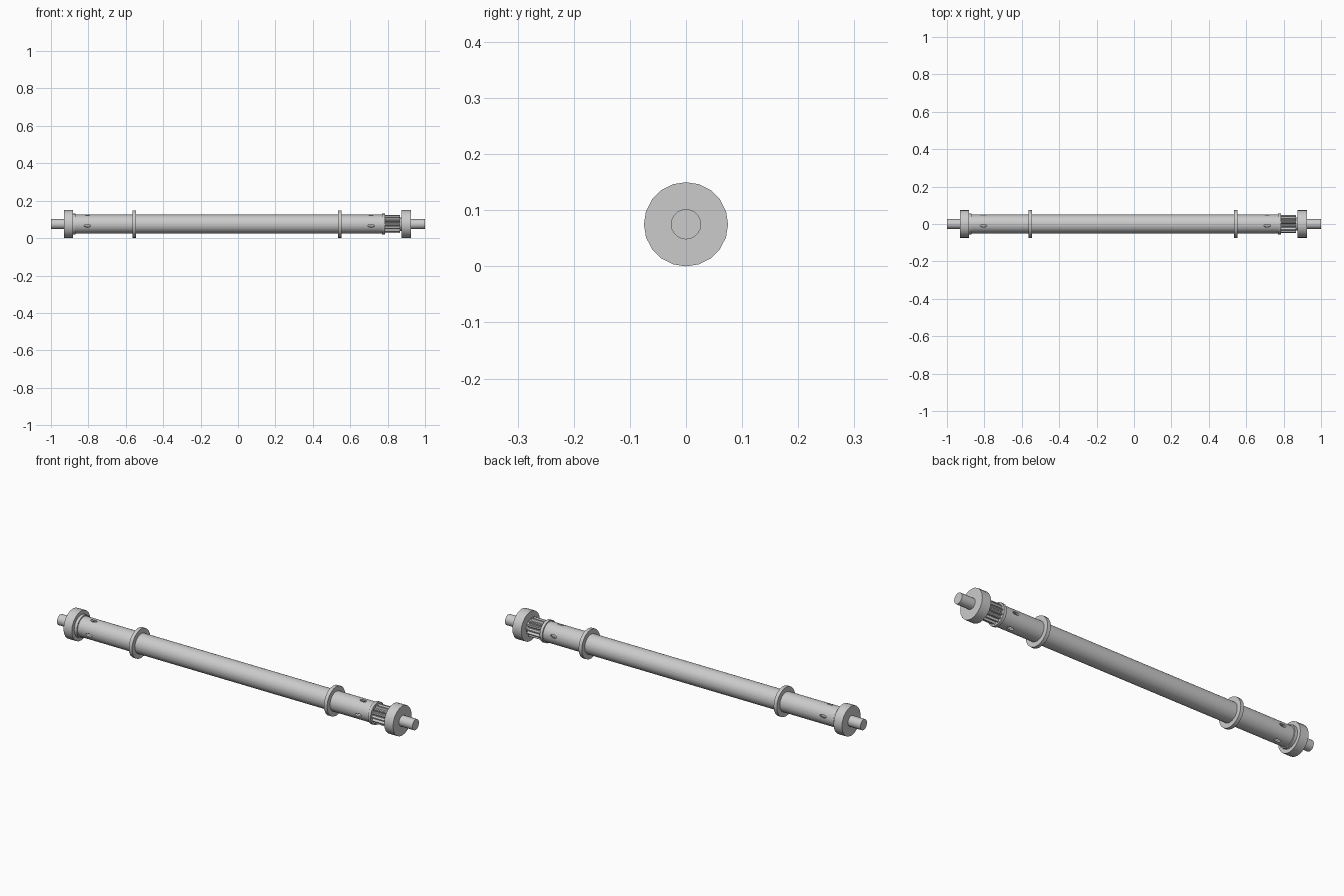
import bpy, bmesh, math
from mathutils import Matrix

AXIS_Z = 0.075
SIDES = 20

cube = bpy.data.objects.get("Cube")
if cube:
    bpy.data.objects.remove(cube, do_unlink=True)

steel = bpy.data.materials.new("grey steel")
steel.use_nodes = True
steel.diffuse_color = (0.6, 0.6, 0.6, 1)
steel.node_tree.nodes["Principled BSDF"].inputs["Base Color"].default_value = (0.6, 0.6, 0.6, 1)


def finish(name, bm, smooth=True):
    bmesh.ops.recalc_face_normals(bm, faces=bm.faces)
    mesh = bpy.data.meshes.new(name)
    bm.to_mesh(mesh)
    bm.free()
    mesh.materials.append(steel)
    ob = bpy.data.objects.new(name, mesh)
    ob.location.z = AXIS_Z
    bpy.context.collection.objects.link(ob)
    if smooth:
        bpy.ops.object.select_all(action='DESELECT')
        ob.select_set(True)
        bpy.context.view_layer.objects.active = ob
        bpy.ops.object.shade_smooth_by_angle(angle=math.radians(30))
    return ob


def prism(name, x0, x1, radii, smooth=True):
    """Solid along x whose outline steps through the given radii."""
    bm = bmesh.new()
    n = len(radii)
    ring = []
    for i, r in enumerate(radii):
        a = 2 * math.pi * i / n
        ring.append(bm.verts.new((x0, r * math.cos(a), r * math.sin(a))))
    face = bm.faces.new(ring)
    out = bmesh.ops.extrude_face_region(bm, geom=[face], use_keep_orig=True)
    verts = [v for v in out["geom"] if isinstance(v, bmesh.types.BMVert)]
    bmesh.ops.translate(bm, verts=verts, vec=(x1 - x0, 0, 0))
    return finish(name, bm, smooth)


def rod(name, x0, x1, r):
    return prism(name, x0, x1, [r] * SIDES)


def sleeve(name, x0, x1, outer, inner, sides=SIDES):
    """Hollow cylinder along x."""
    bm = bmesh.new()
    profile = [(x0, outer), (x1, outer), (x1, inner), (x0, inner)]
    loops = []
    for i in range(sides):
        a = 2 * math.pi * i / sides
        loops.append([bm.verts.new((x, r * math.cos(a), r * math.sin(a))) for x, r in profile])
    for i in range(sides):
        a, b = loops[i], loops[(i + 1) % sides]
        for j in range(4):
            k = (j + 1) % 4
            bm.faces.new((a[j], a[k], b[k], b[j]))
    return finish(name, bm)


# Inner shaft, its ends showing as stubs
rod("inner_shaft", -1.0, 1.0, 0.027)

# Main tube with slots
tube = sleeve("main_tube", -0.885, 0.785, 0.05, 0.04, 32)

# Four oval slots around each end
bm = bmesh.new()
for x in (-0.805, 0.712):
    for k in range(4):
        turn = Matrix.Rotation(math.radians(11 + 90 * k), 4, 'X')
        m = (Matrix.Translation((x, 0, 0)) @ turn @ Matrix.Translation((0, -0.045, 0))
             @ Matrix.Diagonal((0.018, 1, 0.008, 1)) @ Matrix.Rotation(math.pi / 2, 4, 'X'))
        bmesh.ops.create_cone(bm, cap_ends=True, segments=16, radius1=1, radius2=1,
                              depth=0.03, matrix=m)
cutter = finish("slot_cutter", bm, False)
cutter.hide_render = True
cutter.hide_set(True)
cut = tube.modifiers.new("slots", 'BOOLEAN')
cut.object = cutter
cut.operation = 'DIFFERENCE'
cut.solver = 'EXACT'
bpy.context.view_layer.objects.active = tube
bpy.ops.object.modifier_apply(modifier=cut.name)
bpy.data.objects.remove(cutter, do_unlink=True)

# End collars
rod("right_collar", -0.93, -0.883, 0.075)
rod("left_collar", 0.875, 0.925, 0.075)

# Lips at the tube ends
rod("right_lip", -0.884, -0.868, 0.056)
sleeve("left_lip", 0.77, 0.785, 0.056, 0.04)

# Raised flanges
sleeve("right_flange", -0.563, -0.545, 0.074, 0.048)
sleeve("left_flange", 0.535, 0.553, 0.074, 0.048)

# Splined section and spacer
prism("spline", 0.78, 0.865, [0.048, 0.048, 0.037, 0.037] * 14, False)
rod("spacer", 0.86, 0.88, 0.036)
